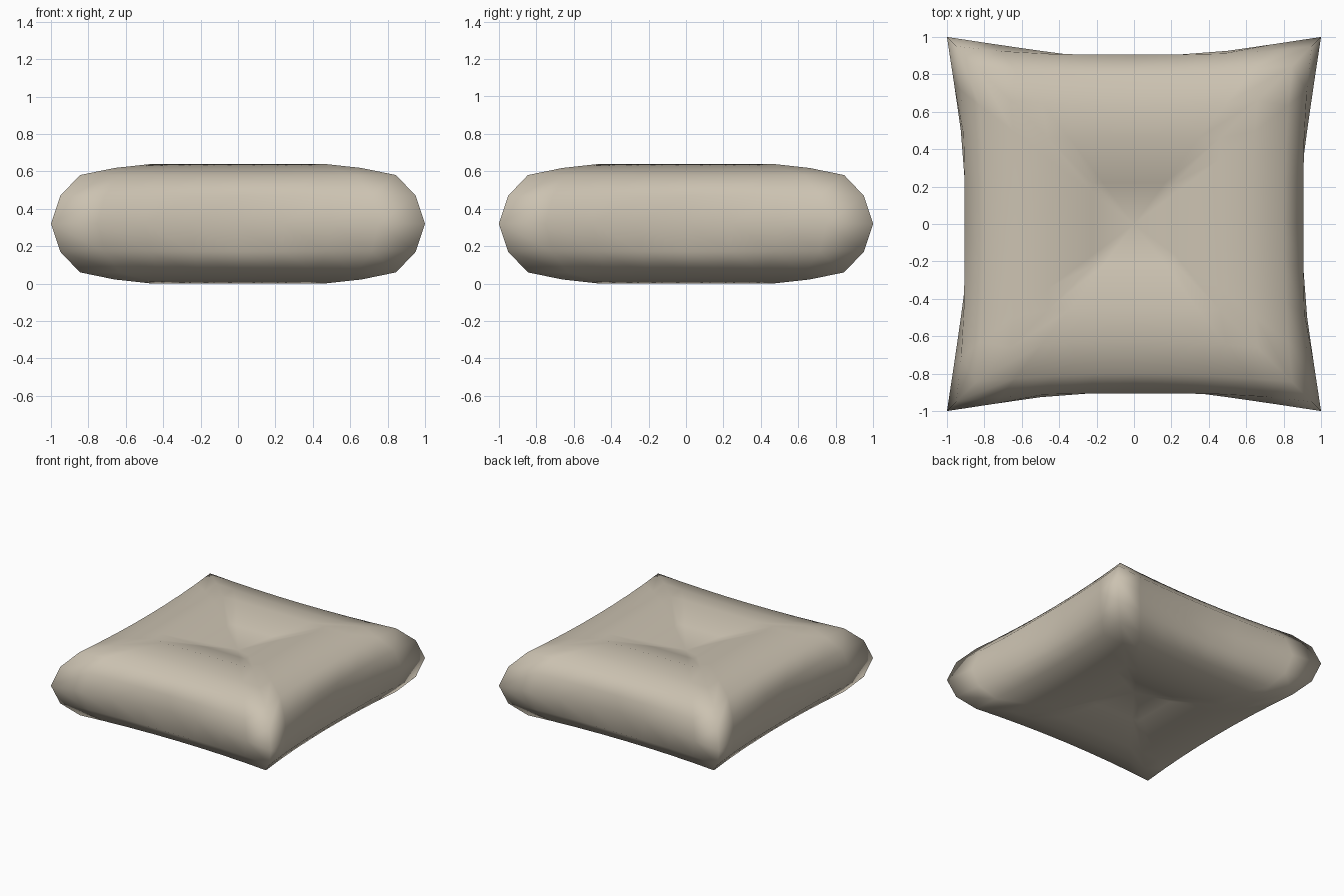
import bpy, bmesh

if "Cube" in bpy.data.objects:
    bpy.data.objects.remove(bpy.data.objects["Cube"])

ZC = 0.32   # height of the side seam
N = 8       # segments along each side

# Rings from the seam inwards: corner reach, mid-side reach, curve power, height above seam
RINGS = [
    (1.00, 0.865, 1.15, 0.00),
    (0.95, 0.905, 3.0, 0.15),
    (0.845, 0.80, 2.0, 0.26),
    (0.66, 0.63, 2.0, 0.298),
    (0.46, 0.46, 1.0, 0.32),
    (0.22, 0.22, 1.0, 0.25),
]
DIP = 0.18  # height of the sunken middle above the seam


def ring_points(c, m, p, h):
    """Square loop whose sides bow from the corners to the middle."""
    pts = []
    for side in range(4):
        for i in range(N):
            t = -1 + 2 * i / N
            x, y = c * t, -(m + (c - m) * abs(t) ** p)
            for _ in range(side):
                x, y = -y, x
            pts.append((x, y, h))
    return pts


bm = bmesh.new()
seam = [bm.verts.new((x, y, ZC)) for x, y, _ in ring_points(*RINGS[0])]

# Upper and lower halves of the cushion
for s in (1, -1):
    prev = seam
    for r in RINGS[1:]:
        cur = [bm.verts.new((x, y, ZC + s * h)) for x, y, h in ring_points(*r)]
        for i in range(4 * N):
            j = (i + 1) % (4 * N)
            bm.faces.new((prev[i], prev[j], cur[j], cur[i]))
        prev = cur
    mid = bm.verts.new((0, 0, ZC + s * DIP))
    for i in range(4 * N):
        bm.faces.new((prev[i], prev[(i + 1) % (4 * N)], mid))

bmesh.ops.recalc_face_normals(bm, faces=bm.faces)
for f in bm.faces:
    f.smooth = True
mesh = bpy.data.meshes.new("cushion")
bm.to_mesh(mesh)
bm.free()

# Plain beige fabric
fabric = bpy.data.materials.new("beige fabric")
fabric.diffuse_color = (0.60, 0.54, 0.44, 1)
fabric.use_nodes = True
fabric.node_tree.nodes["Principled BSDF"].inputs["Base Color"].default_value = fabric.diffuse_color
mesh.materials.append(fabric)
cushion = bpy.data.objects.new("cushion", mesh)
bpy.context.collection.objects.link(cushion)
